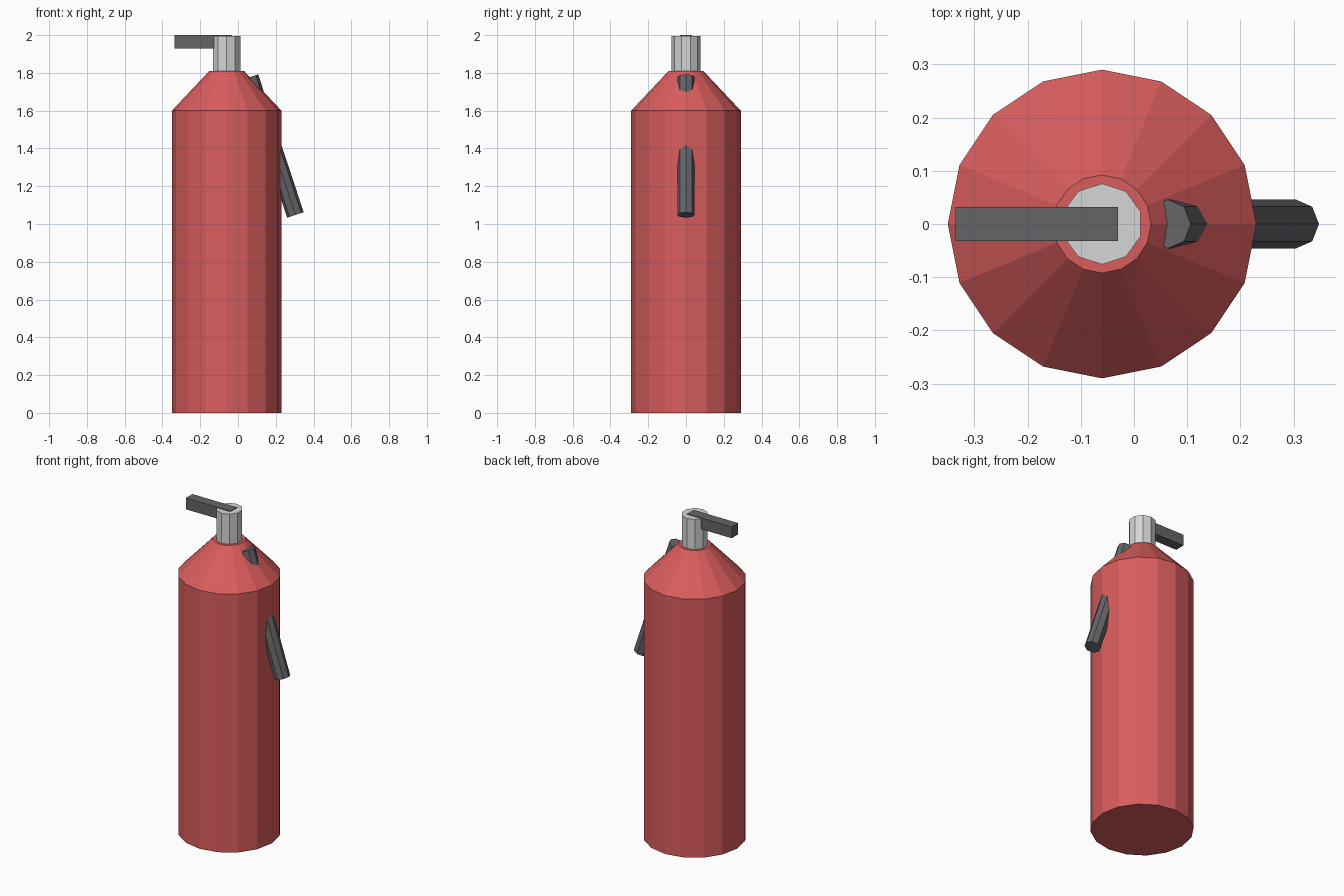
import bpy, bmesh, math
from mathutils import Vector, Matrix

cube = bpy.data.objects.get("Cube")
if cube:
    bpy.data.objects.remove(cube, do_unlink=True)


def material(name, rgb):
    mat = bpy.data.materials.new(name)
    mat.use_nodes = True
    color = (*rgb, 1)
    mat.diffuse_color = color
    mat.node_tree.nodes["Principled BSDF"].inputs["Base Color"].default_value = color
    return mat


red = material("red paint", (0.70, 0.11, 0.11))
metal = material("light metal", (0.66, 0.67, 0.67))
rubber = material("dark grey", (0.13, 0.13, 0.14))


def finish(name, bm, mat):
    bmesh.ops.recalc_face_normals(bm, faces=bm.faces)
    mesh = bpy.data.meshes.new(name)
    bm.to_mesh(mesh)
    bm.free()
    mesh.materials.append(mat)
    obj = bpy.data.objects.new(name, mesh)
    bpy.context.collection.objects.link(obj)
    return obj


def lathe(name, profile, sides, mat, turn=0.0):
    """Closed faceted solid from (radius, height) rings around z."""
    bm = bmesh.new()
    rings = []
    for r, z in profile:
        angles = [turn + math.tau * i / sides for i in range(sides)]
        rings.append([bm.verts.new((r * math.cos(a), r * math.sin(a), z)) for a in angles])
    for low, high in zip(rings, rings[1:]):
        for i in range(sides):
            j = (i + 1) % sides
            bm.faces.new((low[i], low[j], high[j], high[i]))
    bm.faces.new(rings[0])
    bm.faces.new(rings[-1])
    return finish(name, bm, mat)


AXIS_X = -0.06

# Tank with sloping shoulder
tank = lathe("tank", [(0.29, 0), (0.29, 1.6), (0.092, 1.81)], 16, red)
tank.location.x = AXIS_X

# Valve neck
neck = lathe("valve_neck", [(0.076, 1.78), (0.076, 1.996)], 10, metal, math.pi / 2)
neck.location.x = AXIS_X

# Handle lever, sunk into the neck
bm = bmesh.new()
bmesh.ops.create_cube(bm, size=1, matrix=Matrix.Diagonal((0.305, 0.063, 0.07, 1)))
lever = finish("handle_lever", bm, rubber)
lever.location = (-0.183, 0, 1.965)

# Slanted hose running through the shoulder
bottom, top = Vector((0.304, 0, 1.048)), Vector((0.063, 0, 1.778))
hose = lathe("hose", [(0.046, 0), (0.046, (top - bottom).length)], 8, rubber)
hose.location = bottom
hose.rotation_euler.y = math.atan2(top.x - bottom.x, top.z - bottom.z)
